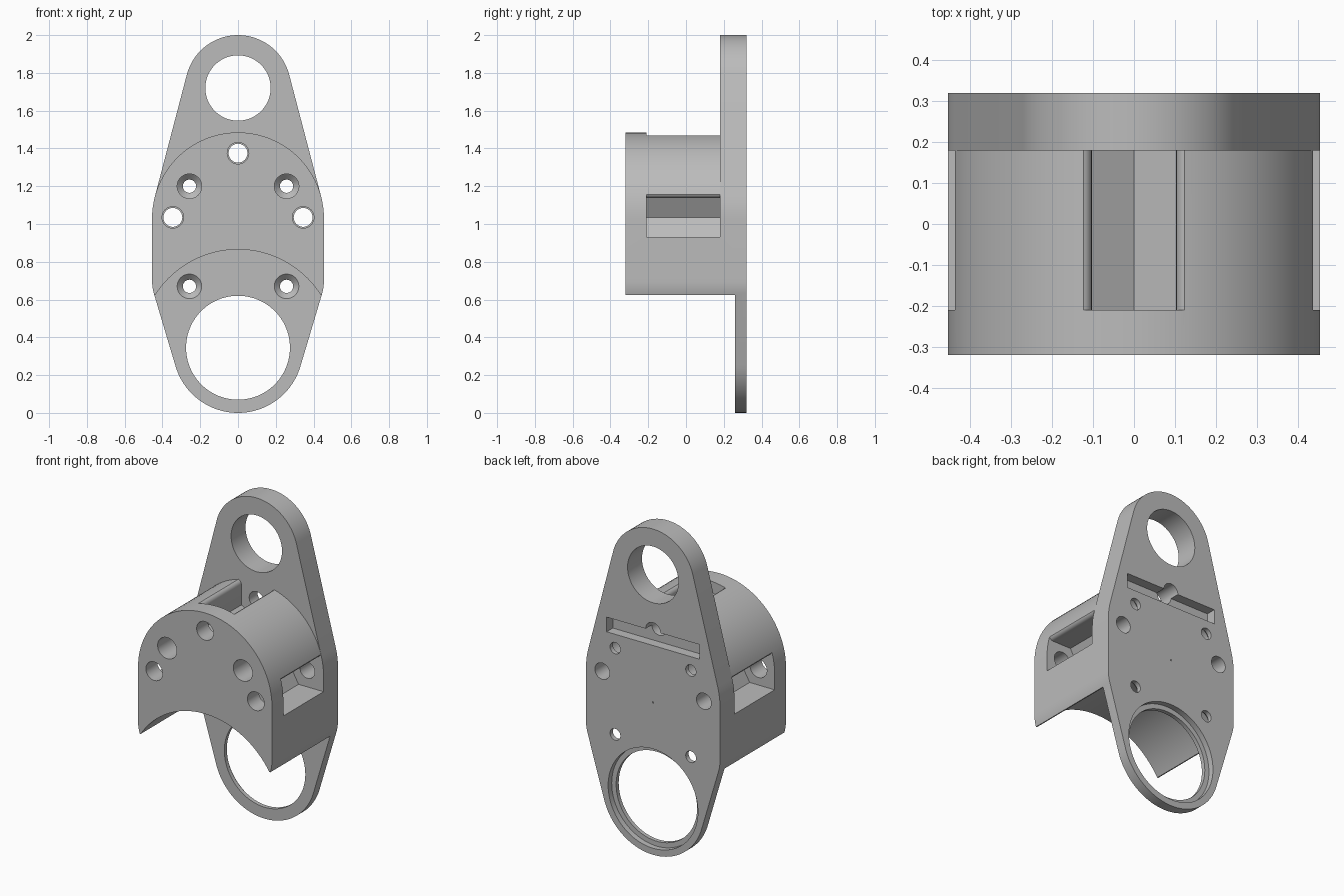
import bpy, bmesh, math
from mathutils import Vector
from mathutils.geometry import convex_hull_2d

cube = bpy.data.objects.get("Cube")
if cube:
    bpy.data.objects.remove(cube, do_unlink=True)

grey = bpy.data.materials.new("plain grey")
grey.use_nodes = True
colour = (0.5, 0.5, 0.5, 1)
grey.diffuse_color = colour
grey.node_tree.nodes["Principled BSDF"].inputs["Base Color"].default_value = colour


def circle(x, z, r, n=96):
    return [(x + r * math.cos(math.tau * i / n), z + r * math.sin(math.tau * i / n))
            for i in range(n)]


def hull(points):
    return [points[i] for i in convex_hull_2d([Vector(p) for p in points])]


def loft(name, sections):
    """Solid through matching x-z outlines, each placed at its own y."""
    bm = bmesh.new()
    rings = [[bm.verts.new((x, y, z)) for x, z in pts] for y, pts in sections]
    n = len(rings[0])
    bm.faces.new(rings[0])
    bm.faces.new(rings[-1])
    for a, b in zip(rings, rings[1:]):
        for i in range(n):
            j = (i + 1) % n
            bm.faces.new((a[i], a[j], b[j], b[i]))
    bmesh.ops.recalc_face_normals(bm, faces=bm.faces)
    mesh = bpy.data.meshes.new(name)
    bm.to_mesh(mesh)
    bm.free()
    mesh.materials.append(grey)
    obj = bpy.data.objects.new(name, mesh)
    bpy.context.collection.objects.link(obj)
    return obj


def prism(name, pts, y0, y1):
    return loft(name, [(y0, pts), (y1, pts)])


def bore(x, z, steps, n=48):
    return loft("bore_cutter", [(y, circle(x, z, r, n)) for y, r in steps])


def combine(tool, operation="DIFFERENCE"):
    tool.hide_render = True
    mod = body.modifiers.new("combine", "BOOLEAN")
    mod.operation = operation
    mod.solver = "EXACT"
    mod.object = tool
    bpy.ops.object.modifier_apply(modifier=mod.name)
    bpy.data.objects.remove(tool, do_unlink=True)


# Outlines of the backing plate and of the arched block
middle = circle(0, 1.03, 0.455) + circle(0.205, 0.70, 0.25) + circle(-0.205, 0.70, 0.25)
plate_outline = hull(middle + circle(0, 1.72, 0.28) + circle(0, 0.345, 0.345))
body = prism("mounting_bracket", plate_outline, 0.18, 0.32)
bpy.context.view_layer.objects.active = body
body.select_set(True)
combine(prism("arched_block", hull(middle), -0.32, 0.18), "UNION")

# Concave underside, leaving a thin lower plate
combine(prism("underside_cutter", circle(0, 0.347, 0.518, 128), -0.5, 0.26))
combine(prism("lower_cutter", [(-1, -0.5), (1, -0.5), (1, 0.625), (-1, 0.625)], -0.5, 0.26))

# Large rings at top and bottom, the lower one counterbored from the back
combine(bore(0, 1.72, [(0, 0.173), (0.5, 0.173)], 96))
combine(bore(0, 0.345, [(0.1, 0.275), (0.285, 0.275), (0.285, 0.305), (0.5, 0.305)], 96))

# Hexagonal pockets opening outwards through the top and both sides
W, TIP = 0.103, 0.119
fillet = [(W + 0.028 * (1 - math.cos(a)), 0.066 + 0.028 * math.sin(a))
          for a in [math.pi / 2 * k / 6 for k in range(7)]]
wall = [(W, -TIP / 2)] + fillet + [(fillet[-1][0], 0.2)]
plain = [(-W, 0.2), (-W, -TIP / 2)]
flared = [(-u, v) for u, v in reversed(wall)]
tip = [(0, -TIP)]
combine(prism("top_pocket", [(u, 1.375 + v) for u, v in tip + wall + flared], -0.21, 0.18))
for s in (-1, 1):
    pocket = [(s * (0.345 + v), 1.035 + u) for u, v in tip + wall + plain]
    combine(prism("side_pocket", pocket, -0.21, 0.18))

# Rod holes through the three pockets
for x, z in ((0, 1.375), (-0.345, 1.035), (0.345, 1.035)):
    combine(bore(x, z, [(-0.5, 0.057), (0, 0.057), (0, 0.05), (0.5, 0.05)]))

# Countersunk screw holes
for x in (-0.257, 0.257):
    for z in (0.67, 1.2):
        combine(bore(x, z, [(-0.5, 0.065), (0.262, 0.065), (0.292, 0.035), (0.5, 0.035)]))

# Slot and centre mark on the back
slot = [(-0.315, 1.285), (0.315, 1.285), (0.315, 1.375), (-0.315, 1.375)]
combine(prism("back_slot", slot, 0.26, 0.5))
combine(bore(0, 0.935, [(0.29, 0.005), (0.5, 0.005)], 12))

bpy.ops.object.shade_smooth_by_angle(angle=math.radians(25))
